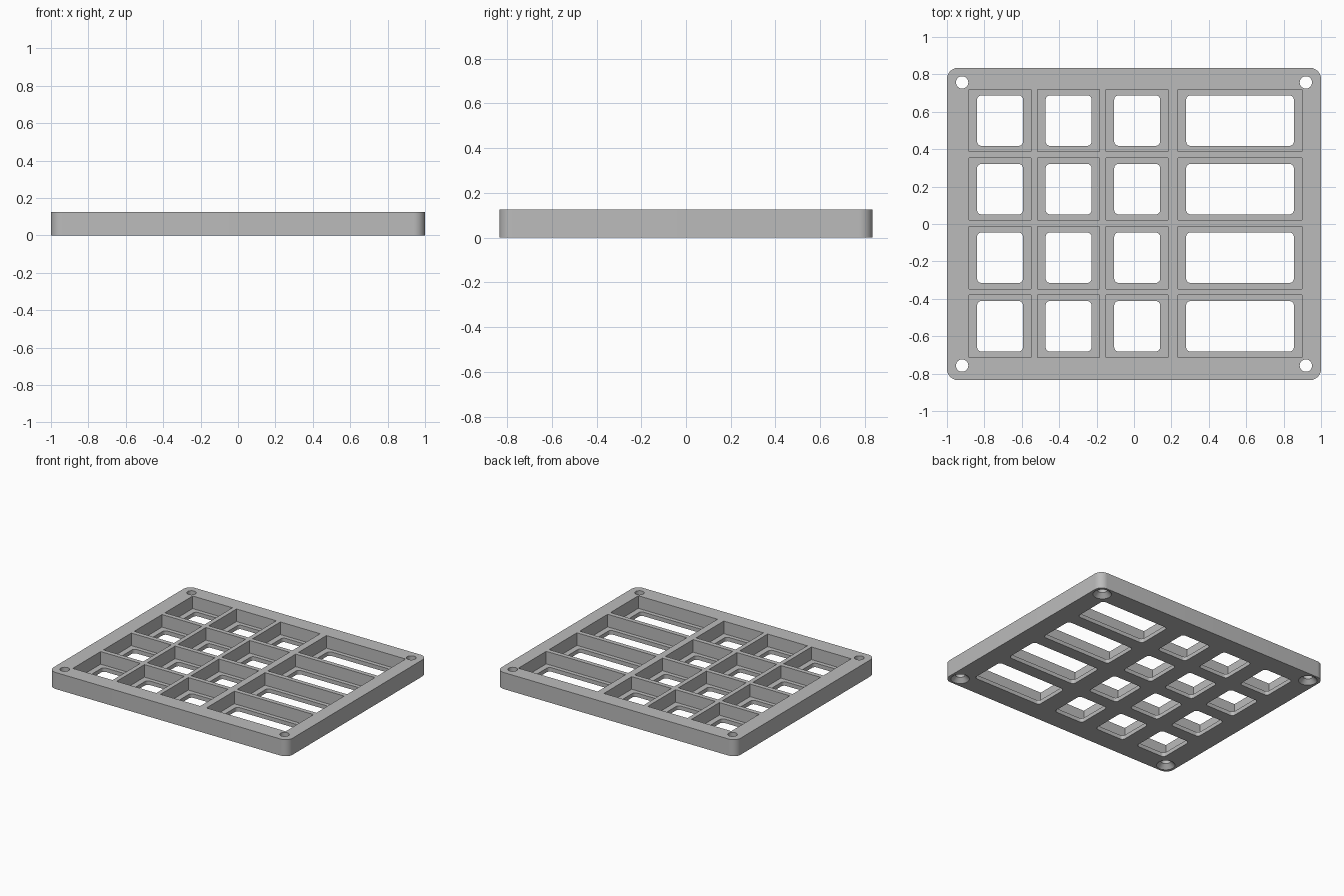
import bpy
import bmesh
from math import cos, sin, pi, radians

cube = bpy.data.objects.get("Cube")
if cube:
    bpy.data.objects.remove(cube)

WIDTH, DEPTH, HEIGHT = 2.0, 1.67, 0.125
FLOOR = 0.03            # thickness left under each pocket
PITCH = 0.3665          # key spacing
POCKET = 0.332          # square pocket side

grey = bpy.data.materials.new("plate grey")
grey.use_nodes = True
colour = (0.5, 0.5, 0.5, 1)
grey.diffuse_color = colour
grey.node_tree.nodes["Principled BSDF"].inputs["Base Color"].default_value = colour


def rounded_rect(cx, cy, w, d, r, steps=6):
    """Outline of a rectangle with rounded corners."""
    if r == 0:
        steps = 0
    points = []
    for i, (sx, sy) in enumerate([(1, 1), (-1, 1), (-1, -1), (1, -1)]):
        for k in range(steps + 1):
            a = (i + k / max(steps, 1)) * pi / 2
            points.append((cx + sx * (w / 2 - r) + r * cos(a),
                           cy + sy * (d / 2 - r) + r * sin(a)))
    return points


def circle(cx, cy, r, n=32):
    return [(cx + r * cos(2 * pi * k / n), cy + r * sin(2 * pi * k / n)) for k in range(n)]


def loft(bm, rings):
    """Closed solid through a stack of (outline, z) rings."""
    loops = [[bm.verts.new((x, y, z)) for x, y in outline] for outline, z in rings]
    bm.faces.new(loops[0][::-1])
    bm.faces.new(loops[-1])
    for low, high in zip(loops, loops[1:]):
        n = len(low)
        for k in range(n):
            j = (k + 1) % n
            bm.faces.new((low[k], low[j], high[j], high[k]))


def solid(name, stacks):
    bm = bmesh.new()
    for rings in stacks:
        loft(bm, rings)
    mesh = bpy.data.meshes.new(name)
    bm.to_mesh(mesh)
    bm.free()
    mesh.materials.append(grey)
    obj = bpy.data.objects.new(name, mesh)
    bpy.context.collection.objects.link(obj)
    return obj


# Plate body with rounded corners
outline = rounded_rect(0, 0, WIDTH, DEPTH, 0.06, 10)
plate = solid("key_plate", [[(outline, 0), (outline, HEIGHT)]])

# Pockets and windows: three square columns and one double-width column
pockets, windows = [], []
for row in range(4):
    y = (1.5 - row) * PITCH + 0.003
    for col in range(4):
        wide = PITCH if col == 3 else 0
        x = -0.716 + col * PITCH + wide / 2
        extra = 0.33 if wide else 0
        rect = rounded_rect(x, y, POCKET + extra, POCKET, 0)
        pockets.append([(rect, FLOOR), (rect, HEIGHT + 0.1)])
        hole = rounded_rect(x, y, 0.246 + extra, 0.27, 0.024)
        windows.append([(hole, -0.1), (hole, HEIGHT)])

# Screw holes, countersunk from below
screws = []
for sx in (-1, 1):
    for sy in (-1, 1):
        x, y = sx * 0.919, sy * 0.757
        screws.append([(circle(x, y, r), z) for r, z in
                       ((0.064, -0.05), (0.064, 0), (0.033, 0.031), (0.033, HEIGHT + 0.1))])

# Cut everything out of the plate
bpy.context.view_layer.objects.active = plate
for name, stacks in (("pocket_cutter", pockets), ("window_cutter", windows),
                     ("screw_cutter", screws)):
    cutter = solid(name, stacks)
    cutter.hide_render = True
    cut = plate.modifiers.new(name, "BOOLEAN")
    cut.operation = "DIFFERENCE"
    cut.solver = "EXACT"
    cut.object = cutter
    bpy.ops.object.modifier_apply(modifier=cut.name)
    bpy.data.objects.remove(cutter)

bpy.ops.object.select_all(action="DESELECT")
plate.select_set(True)
bpy.ops.object.shade_smooth_by_angle(angle=radians(30))
